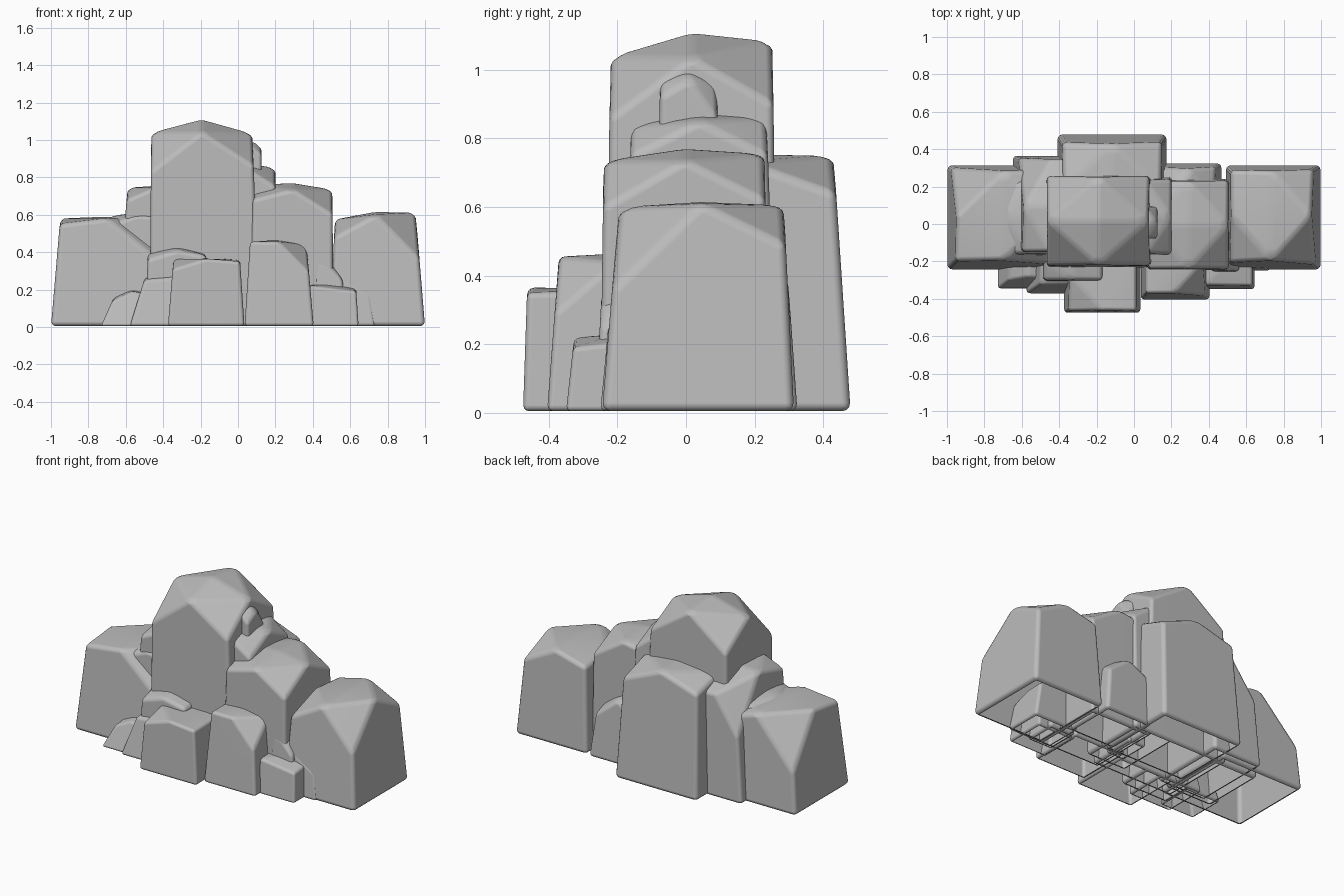
import bpy, bmesh
from mathutils import Vector

stone = bpy.data.materials.new("stone_grey")
stone.diffuse_color = (0.5, 0.5, 0.5, 1)


def rock(name, x, y, corners, mids, apex, taper=(0.02, 0.02, 0.02, 0.02), bevel=0.022):
    """Tapered block with a faceted crown, open underneath.
    corners: heights front-left, front-right, back-left, back-right
    mids: heights of the crown at front, right, back, left; apex: top centre
    taper: inward lean of left, right, front, back over the full height"""
    top = max(apex, *mids)

    def at(u, v, z):
        t = z / top
        xa, xb = x[0] + taper[0] * t, x[1] - taper[1] * t
        ya, yb = y[0] + taper[2] * t, y[1] - taper[3] * t
        return Vector((xa + (xb - xa) * u, ya + (yb - ya) * v, z))

    pts = [at(u, v, 0.005) for u in (0, 1) for v in (0, 1)]
    pts += [at(u, v, h) for (u, v), h in zip(((0, 0), (1, 0), (0, 1), (1, 1)), corners)]
    # crown points are kept only where they rise clearly above their corners
    fl, fr, bl, br = corners
    sides = (((.5, .005), fl + fr), ((.995, .5), fr + br), ((.5, .995), bl + br), ((.005, .5), fl + bl))
    pts += [at(u, v, h) for ((u, v), s), h in zip(sides, mids) if h - s / 2 > 0.022]
    pts.append(at(.5, .5, apex))
    bm = bmesh.new()
    for p in pts:
        bm.verts.new(p)
    bmesh.ops.convex_hull(bm, input=bm.verts[:])
    loose = [v for v in bm.verts if not v.link_faces]
    bmesh.ops.delete(bm, geom=loose, context='VERTS')
    bmesh.ops.dissolve_limit(bm, angle_limit=0.08, verts=bm.verts[:], edges=bm.edges[:])
    bmesh.ops.recalc_face_normals(bm, faces=bm.faces[:])
    # worn edges
    worn = [e for e in bm.edges if e.calc_face_angle(0) > 0.12]
    bmesh.ops.bevel(bm, geom=worn, offset=bevel, offset_type='OFFSET', segments=3,
                    profile=0.5, affect='EDGES', clamp_overlap=True)
    # open underside
    bm.normal_update()
    under = [f for f in bm.faces if f.normal.z < -0.98]
    bmesh.ops.delete(bm, geom=under, context='FACES')
    for f in bm.faces:
        f.smooth = True
    me = bpy.data.meshes.new(name)
    bm.to_mesh(me)
    bm.free()
    me.materials.append(stone)
    ob = bpy.data.objects.new(name, me)
    bpy.context.collection.objects.link(ob)
    mod = ob.modifiers.new("flat_face_shading", 'WEIGHTED_NORMAL')
    mod.weight = 90
    return ob


# Main boulders
rock("tall_boulder", (-.47, .115), (-.235, .265), (.83, .86, .88, .90),
     (1.04, 1.035, 1.085, 1.04), 1.11, (.005, .04, .015, .012))
rock("left_boulder", (-1.0, -.40), (-.245, .315), (.55, .36, .27, .50),
     (.58, .57, .575, .58), .59, (.05, .05, .05, .03), .025)
rock("right_boulder", (.49, 1.0), (-.245, .315), (.48, .36, .55, .49),
     (.60, .61, .605, .575), .615, (.03, .05, .05, .03), .025)
rock("right_middle_boulder", (.06, .51), (-.25, .24), (.68, .60, .72, .62),
     (.735, .735, .755, .76), .77, (.02, .005, .01, .01))
rock("back_boulder", (-.41, .175), (-.06, .48), (.68, .68, .67, .64),
     (.76, .73, .75, .73), .76, (.03, .03, .0, .05), .025)
rock("back_left_boulder", (-.65, -.30), (-.15, .365), (.68, .70, .42, .66),
     (.745, .75, .66, .745), .755, (.06, .0, .0, .02))
rock("back_right_boulder", (.13, .47), (-.03, .325), (.40, .36, .32, .28),
     (.42, .36, .40, .42), .43, (.02, .05, .0, .03))

# Rocks wedged behind the peak
rock("left_ledge", (-.72, -.38), (-.18, .25), (.54, .59, .54, .59),
     (.60, .61, .60, .59), .615, (.02, 0, .02, .02), .025)
rock("right_shoulder", (-.08, .21), (-.18, .265), (.80, .75, .80, .75),
     (.84, .85, .86, .87), .875, (0, .01, .02, .03), .022)
rock("right_knob", (0, .13), (-.095, .11), (.95, .92, .91, .85),
     (.97, .97, .96, .99), 1.0, (0, .005, .02, .02), .018)

# Small rocks along the front
rock("front_center_rock", (-.375, .035), (-.475, -.08), (.31, .35, .36, .36),
     (.365, .36, .365, .365), .368, (.03, .025, .012, 0), .018)
rock("front_right_rock", (.035, .405), (-.405, -.04), (.455, .29, .455, .43),
     (.455, .44, .46, .455), .465, (.03, .04, .035, 0), .018)
rock("front_right_small_rock", (.37, .645), (-.35, -.08), (.22, .19, .23, .22),
     (.225, .22, .23, .23), .23, (.01, .015, .025, 0), .015)
rock("front_left_rock", (-.58, -.27), (-.375, -.08), (.25, .27, .28, .28),
     (.28, .28, .285, .285), .29, (.09, 0, .06, 0), .018)
rock("front_left_small_rock", (-.735, -.48), (-.35, -.1), (.14, .17, .18, .19),
     (.19, .19, .195, .18), .20, (.09, 0, .07, 0), .016)
rock("front_ledge", (-.50, -.16), (-.31, -.08), (.36, .38, .39, .40),
     (.41, .41, .425, .40), .43, (.02, .01, .01, 0), .022)
rock("right_gap_rock", (.40, .58), (-.265, -.05), (.35, .25, .36, .28),
     (.33, .28, .36, .37), .37, (.02, .03, .02, 0), .018)
rock("right_foot_rock", (.42, .735), (-.25, 0), (.30, .17, .32, .22),
     (.26, .22, .32, .32), .32, (0, .05, .03, 0), .018)
